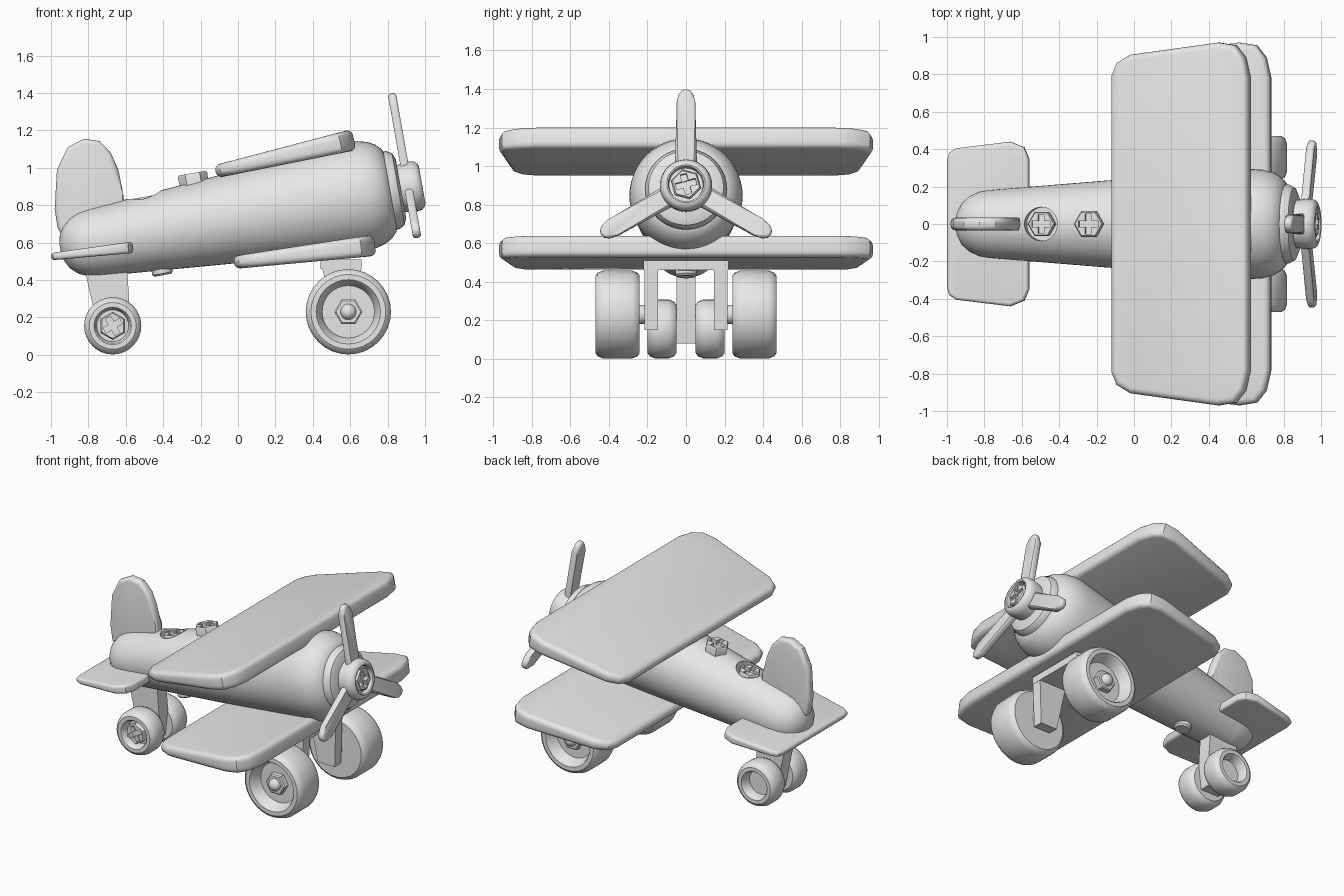
import bpy, bmesh
from math import radians, cos, sin, pi
from mathutils import Matrix

cube = bpy.data.objects.get("Cube")
if cube:
    bpy.data.objects.remove(cube, do_unlink=True)

grey = bpy.data.materials.new("plain grey")
grey.use_nodes = True
grey.diffuse_color = (0.8, 0.8, 0.8, 1)
grey.node_tree.nodes["Principled BSDF"].inputs["Base Color"].default_value = (0.8, 0.8, 0.8, 1)


def T(x, y, z):
    return Matrix.Translation((x, y, z))


def R(angle, axis):
    return Matrix.Rotation(radians(angle), 4, axis)


def finish(name, bm, matrix, cuts=(), angle=35):
    """Turn a bmesh into a shaded object, cutting out other objects first."""
    bm.transform(matrix)
    bmesh.ops.recalc_face_normals(bm, faces=bm.faces)
    mesh = bpy.data.meshes.new(name)
    bm.to_mesh(mesh)
    bm.free()
    ob = bpy.data.objects.new(name, mesh)
    bpy.context.collection.objects.link(ob)
    if cuts:
        for c in cuts:
            mod = ob.modifiers.new("cut", 'BOOLEAN')
            mod.operation, mod.solver, mod.object = 'DIFFERENCE', 'EXACT', c
        bpy.context.view_layer.update()
        deps = bpy.context.evaluated_depsgraph_get()
        ob_mesh = bpy.data.meshes.new_from_object(ob.evaluated_get(deps))
        ob.modifiers.clear()
        ob.data = ob_mesh
        for c in cuts:
            bpy.data.objects.remove(c, do_unlink=True)
    ob.data.materials.clear()
    ob.data.materials.append(grey)
    bpy.ops.object.select_all(action='DESELECT')
    bpy.context.view_layer.objects.active = ob
    ob.select_set(True)
    bpy.ops.object.shade_smooth_by_angle(angle=radians(angle))
    return ob


def lathe(name, profile, matrix, segs=32, cuts=()):
    """Revolve (height, radius) points around local z; both ends are capped."""
    bm = bmesh.new()
    rings = []
    for h, r in profile:
        rings.append([bm.verts.new((r * cos(2 * pi * i / segs), r * sin(2 * pi * i / segs), h))
                      for i in range(segs)])
    for a, b in zip(rings, rings[1:]):
        for i in range(segs):
            j = (i + 1) % segs
            bm.faces.new((a[i], a[j], b[j], b[i]))
    bm.faces.new(rings[0])
    bm.faces.new(rings[-1])
    return finish(name, bm, matrix, cuts)


def slab(name, outline, half, matrix, bevel=0.0):
    """Plate from an outline; half is a half thickness depending on local x."""
    bm = bmesh.new()
    low = [bm.verts.new((x, y, -half(x))) for x, y in outline]
    top = [bm.verts.new((x, y, half(x))) for x, y in outline]
    caps = [bm.faces.new(low), bm.faces.new(top)]
    n = len(outline)
    for i in range(n):
        j = (i + 1) % n
        bm.faces.new((low[i], low[j], top[j], top[i]))
    if bevel:
        edges = [e for f in caps for e in f.edges]
        bmesh.ops.bevel(bm, geom=edges, offset=bevel, segments=4, profile=0.5,
                        affect='EDGES', clamp_overlap=True)
    return finish(name, bm, matrix)


def box(name, size, matrix):
    bm = bmesh.new()
    bmesh.ops.create_cube(bm, size=1)
    bm.transform(Matrix.Diagonal((*size, 1)))
    return finish(name, bm, matrix)


def mirrored(half):
    """Close a half outline across the chord line."""
    return half + [(x, -y) for x, y in reversed(half)]


def screw(name, r, depth, matrix):
    """Hex head with a cross recess; its top lies at local z = 0."""
    cuts = [box("cutter", size, matrix) for size in
            ((r * 1.35, r * 0.42, 0.06), (r * 0.42, r * 1.35, 0.06))]
    lathe(name, [(-depth, r * 0.92), (-0.012, r), (0, r * 0.9)], matrix, 6, cuts)


# Fuselage frame: local x runs along the tilted body axis
body = T(0, 0, 0.735) @ R(-10, 'Y')
along = body @ R(90, 'Y')

# Fuselage with the open seat recess
seat = body @ T(-0.47, 0, 0.195)
hole = lathe("cutter", [(-0.07, 0.09), (0.1, 0.09)], seat)
lathe("fuselage", [(-0.965, 0.03), (-0.955, 0.07), (-0.93, 0.115), (-0.89, 0.15), (-0.84, 0.172),
                   (-0.78, 0.182), (0.55, 0.288), (0.64, 0.294), (0.7, 0.29), (0.75, 0.277),
                   (0.79, 0.255), (0.82, 0.225), (0.83, 0.2)], along, 48, [hole])
lathe("nose_collar", [(0.8, 0.21), (0.84, 0.212), (0.87, 0.195), (0.885, 0.16)], along, 40)

# Body bolts
screw("seat_screw", 0.075, 0.08, seat)
screw("windscreen_bolt", 0.08, 0.1, body @ T(-0.2, 0, 0.275))
lathe("belly_bolt", [(-0.235, 0.045), (-0.225, 0.055), (-0.15, 0.055)], body @ T(-0.45, 0, 0), 24)

# Propeller
lathe("propeller_hub", [(0.86, 0.125), (0.95, 0.136), (0.98, 0.13), (0.995, 0.115), (1.0, 0.1),
                        (0.995, 0.092), (0.965, 0.088)], along, 36)
screw("hub_screw", 0.08, 0.04, along @ T(0, 0, 0.993) @ R(15, 'Z'))
to_blade = Matrix(((0, 0, 1, 0), (1, 0, 0, 0), (0, 1, 0, 0), (0, 0, 0, 1)))
blade = [(-0.058, 0.08), (-0.048, 0.44), (-0.04, 0.48), (-0.022, 0.503), (0, 0.51)]
blade += [(-x, y) for x, y in reversed(blade[:-1])]
for k in range(3):
    slab(f"propeller_blade_{k + 1}", blade, lambda u: 0.022,
         body @ T(0.925, 0, 0) @ R(120 * k, 'X') @ to_blade, 0.016)

# Wings share one outline
wing = mirrored([(-0.38, 0.79), (-0.352, 0.86), (-0.275, 0.905), (0.21, 0.97),
                 (0.305, 0.955), (0.355, 0.89), (0.38, 0.78)])
for name, x, z, pitch in (("upper_wing", 0.25, 1.065, 13), ("lower_wing", 0.355, 0.54, 7)):
    slab(name, wing, lambda u: 0.046 + 0.03 * u, T(x, 0, z) @ R(-pitch, 'Y'), 0.032)

# Tail
tail = mirrored([(-0.22, 0.34), (-0.21, 0.38), (-0.17, 0.405), (0.12, 0.44),
                 (0.195, 0.41), (0.22, 0.35)])
slab("tailplane", tail, lambda u: 0.025 + 0.025 * u, T(-0.78, 0, 0.55) @ R(-6.5, 'Y'), 0.017)
fin = [(-0.92, 0.6), (-0.965, 0.68), (-0.98, 0.78), (-0.968, 0.99), (-0.91, 1.11), (-0.825, 1.155),
       (-0.74, 1.143), (-0.68, 1.08), (-0.64, 0.99), (-0.615, 0.87), (-0.6, 0.75), (-0.62, 0.6)]
upright = R(90, 'X')
slab("tail_fin", fin, lambda u: 0.034, upright, 0.025)

# Rear leg and landing fork
slab("rear_leg", [(-0.83, 0.5), (-0.775, 0.26), (-0.74, 0.08), (-0.6, 0.08), (-0.58, 0.26),
                  (-0.595, 0.5)], lambda u: 0.05, upright)
box("fork_bridge", (0.22, 0.44, 0.05), T(0.55, 0, 0.485))
fork = [(0.44, 0.51), (0.52, 0.15), (0.65, 0.15), (0.66, 0.51)]
for side, sign in (("left", 1), ("right", -1)):
    slab(f"fork_plate_{side}", fork, lambda u: 0.035, T(0, 0.18 * sign, 0) @ upright)

# Wheels, each with its outer face along local z
front_tyre = [(0.0, 0.17), (0.0, 0.2), (0.012, 0.217), (0.04, 0.228), (0.19, 0.228), (0.218, 0.217),
              (0.23, 0.2), (0.23, 0.172), (0.222, 0.165), (0.15, 0.14)]
rear_tyre = [(0.0, 0.1), (0.0, 0.125), (0.012, 0.142), (0.04, 0.153), (0.11, 0.153), (0.138, 0.142),
             (0.15, 0.125), (0.15, 0.1), (0.142, 0.093), (0.08, 0.085)]
for side, sign in (("left", 1), ("right", -1)):
    out = R(-90 * sign, 'X')
    front = T(0.59, 0.24 * sign, 0.23) @ out
    rear = T(-0.67, 0.05 * sign, 0.155) @ out
    lathe(f"front_wheel_{side}", front_tyre, front)
    lathe(f"front_axle_{side}", [(-0.06, 0.05), (0.1, 0.05)], front, 20)
    lathe(f"front_nut_{side}", [(0.12, 0.075), (0.185, 0.075), (0.192, 0.066)], front, 6)
    lathe(f"front_cap_{side}", [(0.18, 0.043), (0.2, 0.042), (0.217, 0.033), (0.227, 0.018),
                                (0.229, 0.005)], front, 20)
    lathe(f"rear_wheel_{side}", rear_tyre, rear)
    if sign < 0:
        screw("rear_screw", 0.075, 0.06, rear @ T(0, 0, 0.135) @ R(30, 'Z'))
